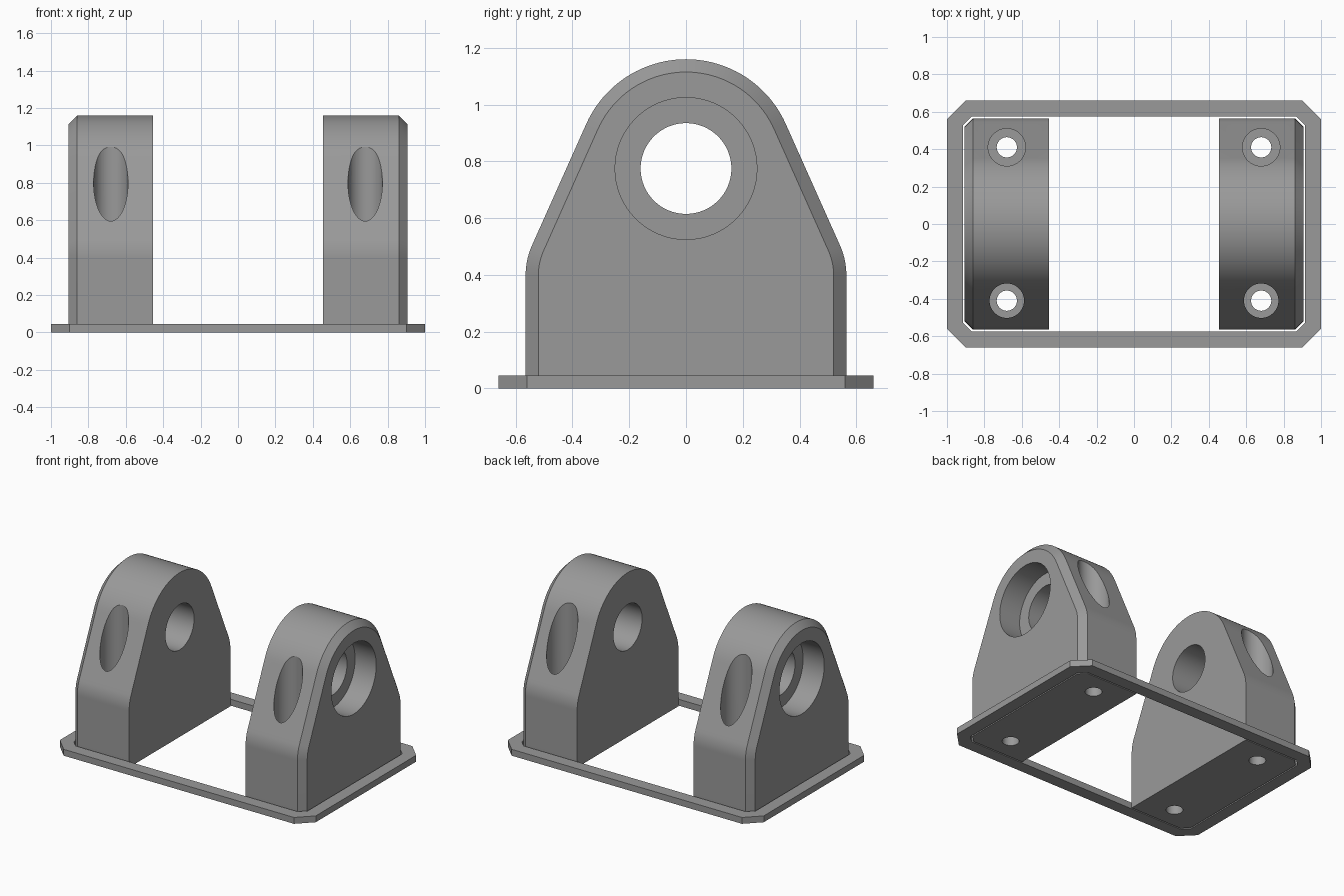
import bpy, bmesh, math
from mathutils import Matrix

if "Cube" in bpy.data.objects:
    bpy.data.objects.remove(bpy.data.objects["Cube"])

grey = bpy.data.materials.new("mid grey")
grey.diffuse_color = (0.32, 0.32, 0.32, 1)
grey.use_nodes = True
grey.node_tree.nodes["Principled BSDF"].inputs["Base Color"].default_value = grey.diffuse_color


def make_object(name, bm):
    bmesh.ops.recalc_face_normals(bm, faces=bm.faces)
    mesh = bpy.data.meshes.new(name)
    bm.to_mesh(mesh)
    bm.free()
    mesh.materials.append(grey)
    obj = bpy.data.objects.new(name, mesh)
    bpy.context.collection.objects.link(obj)
    return obj


def select_only(obj):
    bpy.ops.object.select_all(action='DESELECT')
    obj.select_set(True)
    bpy.context.view_layer.objects.active = obj


def bridge(bm, a, b):
    n = len(a)
    for i in range(n):
        j = (i + 1) % n
        bm.faces.new((a[i], a[j], b[j], b[i]))


def drill(obj, axis, radius, start, end, centre):
    """Cut a round hole along x or z between two positions."""
    bm = bmesh.new()
    mid = (start + end) / 2
    if axis == 'X':
        place = Matrix.Translation((mid, *centre)) @ Matrix.Rotation(math.pi / 2, 4, 'Y')
    else:
        place = Matrix.Translation((*centre, mid))
    bmesh.ops.create_cone(bm, cap_ends=True, segments=64, radius1=radius,
                          radius2=radius, depth=abs(end - start), matrix=place)
    cutter = make_object("hole_cutter", bm)
    cutter.hide_render = True
    mod = obj.modifiers.new("hole", 'BOOLEAN')
    mod.operation, mod.solver, mod.object = 'DIFFERENCE', 'EXACT', cutter
    select_only(obj)
    bpy.ops.object.modifier_apply(modifier=mod.name)
    bpy.data.objects.remove(cutter)


# Bracket outline: upright sides, small fillets, tangent slopes, round top
BORE_Z, TOP_R, HALF_W, FILLET_Z, FILLET_R = 0.775, 0.385, 0.565, 0.40, 0.254
SLOPE = math.radians(24)


def outline(inset):
    cy, r, top = HALF_W - FILLET_R, FILLET_R - inset, TOP_R - inset
    half = [(HALF_W - inset, 0.0)]
    for i in range(9):
        a = SLOPE * i / 8
        half.append((cy + r * math.cos(a), FILLET_Z + r * math.sin(a)))
    for i in range(25):
        a = SLOPE + (math.pi / 2 - SLOPE) * i / 24
        half.append((top * math.cos(a), BORE_Z + top * math.sin(a)))
    half[-1] = (0.0, BORE_Z + top)
    return half + [(-y, z) for y, z in half[-2::-1]]


def bracket(name, side):
    bm = bmesh.new()
    rings = [[bm.verts.new((side * x, y, z)) for y, z in outline(inset)]
             for x, inset in ((0.455, 0), (0.86, 0), (0.905, 0.045))]
    bridge(bm, rings[0], rings[1])
    bridge(bm, rings[1], rings[2])
    bm.faces.new(rings[0])
    bm.faces.new(rings[2])
    obj = make_object(name, bm)
    # Shaft bore with a wider bearing seat on the outer face
    drill(obj, 'X', 0.16, side * 0.3, side * 1.1, (0, BORE_Z))
    drill(obj, 'X', 0.25, side * 0.74, side * 1.1, (0, BORE_Z))
    # Vertical screw holes with deep head recesses
    for y, head in ((-0.41, 0.092), (0.41, 0.1)):
        drill(obj, 'Z', 0.054, -0.2, 1.3, (side * 0.68, y))
        drill(obj, 'Z', head, 0.2, 1.4, (side * 0.68, y))
    select_only(obj)
    bpy.ops.object.shade_smooth_by_angle(angle=math.radians(20))


bracket("left_bracket", -1)
bracket("right_bracket", 1)


# Base frame: chamfered rectangular ring around the brackets
def octagon(bm, w, d, c, z):
    quarter = [(w, d - c), (w - c, d)]
    pts = quarter + [(-x, y) for x, y in quarter[::-1]]
    pts += [(-x, -y) for x, y in pts]
    return [bm.verts.new((x, y, z)) for x, y in pts]


bm = bmesh.new()
loops = [octagon(bm, 1.0, 0.66, 0.1, 0), octagon(bm, 1.0, 0.66, 0.1, 0.045),
         octagon(bm, 0.914, 0.574, 0.047, 0.045), octagon(bm, 0.914, 0.574, 0.047, 0)]
for k in range(4):
    bridge(bm, loops[k], loops[(k + 1) % 4])
make_object("base_frame", bm)
